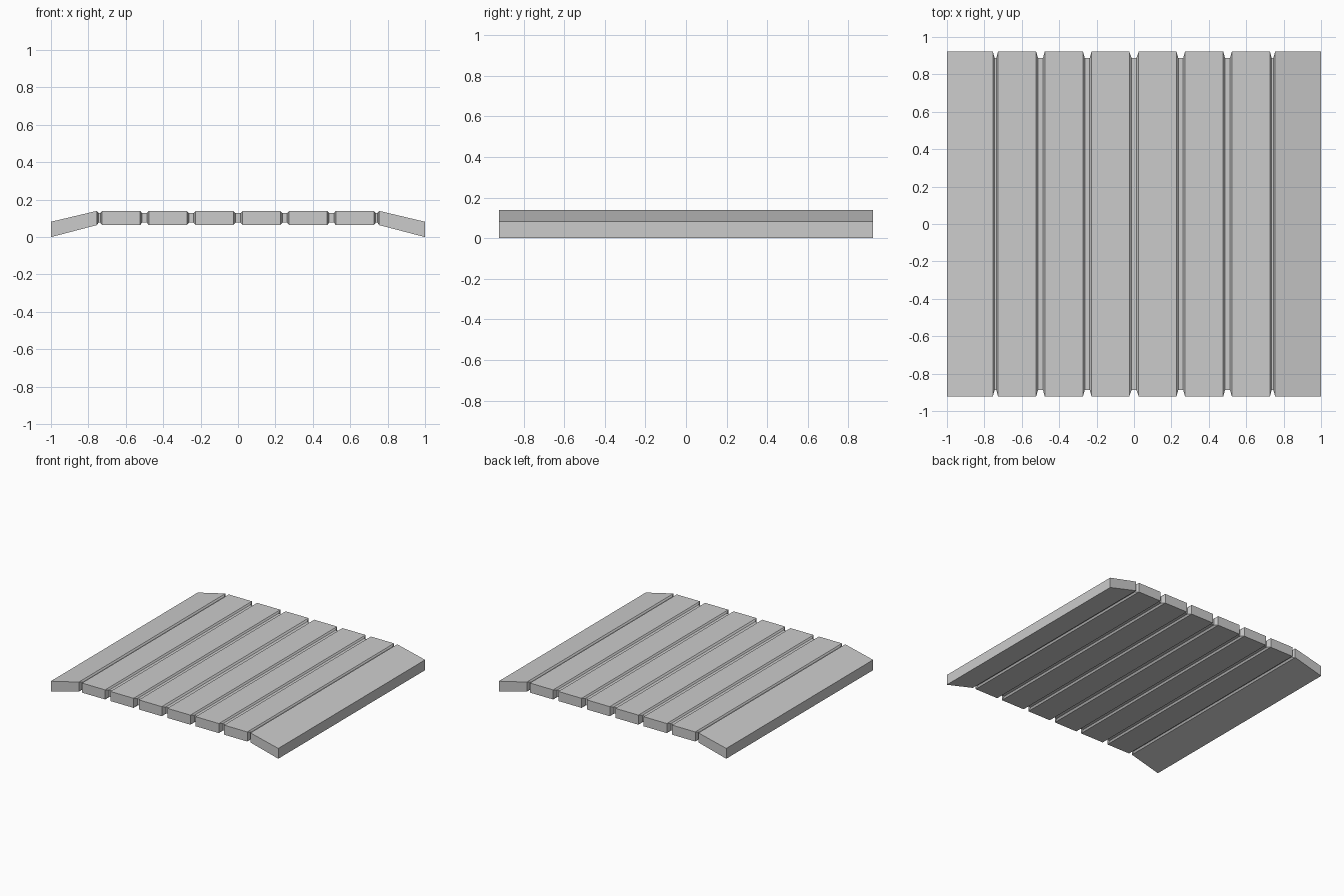
import bpy, bmesh

if "Cube" in bpy.data.objects:
    bpy.data.objects.remove(bpy.data.objects["Cube"])

HALF_Y, GROOVE_Y = 0.922, 0.887      # half depth of planks / recessed joints
TOP, BOTTOM = 0.14, 0.064            # plank heights
JOINT_TOP, JOINT_BOTTOM = 0.128, 0.077


def plank(x):
    return (x, HALF_Y, BOTTOM, TOP)


def joint(x):
    return (x, GROOVE_Y, JOINT_BOTTOM, JOINT_TOP)


# Right-hand stations along x: (x, half depth, bottom, top)
stations = [joint(0.013), plank(0.025)]
for centre in (0.25, 0.5):
    stations += [plank(centre - 0.023), joint(centre - 0.013),
                 joint(centre + 0.013), plank(centre + 0.023)]
# narrow joint, then the sloping end plank
stations += [plank(0.727), joint(0.736), joint(0.745), plank(0.755),
             (1.0, HALF_Y, 0.0, 0.082)]

# Mirror the stations to the left side
stations = [(-x, y, b, t) for x, y, b, t in reversed(stations)] + stations

# Loft rectangular sections into one grooved panel
bm = bmesh.new()
rings = [[bm.verts.new(p) for p in ((x, -y, b), (x, y, b), (x, y, t), (x, -y, t))]
         for x, y, b, t in stations]
for a, c in zip(rings, rings[1:]):
    for i in range(4):
        j = (i + 1) % 4
        bm.faces.new((a[i], a[j], c[j], c[i]))
bm.faces.new(rings[0])
bm.faces.new(rings[-1])
bmesh.ops.recalc_face_normals(bm, faces=bm.faces)

mesh = bpy.data.meshes.new("plank_panel")
bm.to_mesh(mesh)
bm.free()
bpy.context.collection.objects.link(bpy.data.objects.new("plank_panel", mesh))
